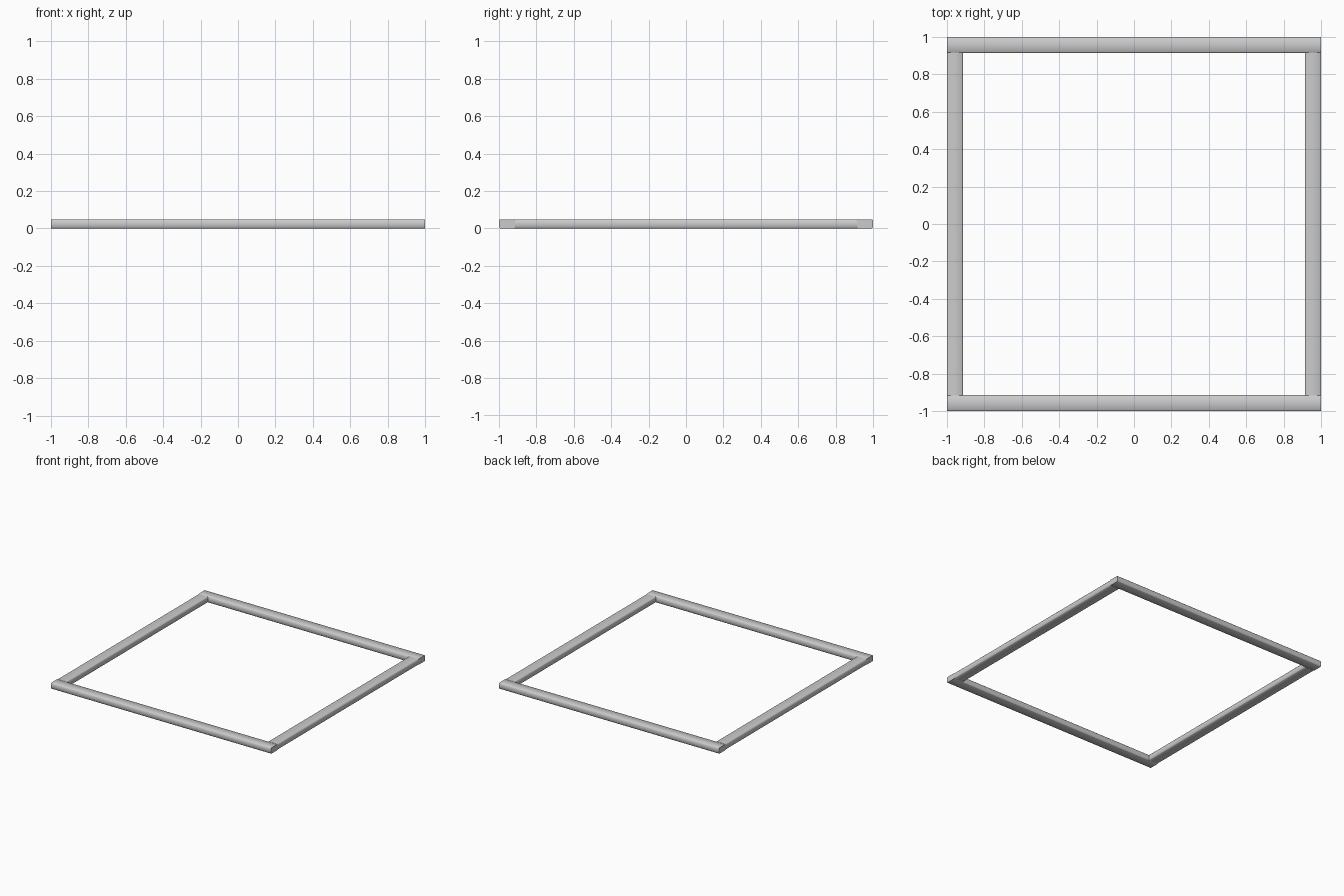
import bpy, bmesh, math
from mathutils import Matrix

if "Cube" in bpy.data.objects:
    bpy.data.objects.remove(bpy.data.objects["Cube"])

WIDTH, HEIGHT, CHAMFER = 0.086, 0.048, 0.005


def bar(name, length, x, y, turn):
    """Rail with softened long edges, extruded along its length."""
    w, h, c = WIDTH / 2, HEIGHT, CHAMFER
    profile = [(-w + c, 0), (w - c, 0), (w, c), (w, h - c),
               (w - c, h), (-w + c, h), (-w, h - c), (-w, c)]
    bm = bmesh.new()
    face = bm.faces.new([bm.verts.new((-length / 2, a, b)) for a, b in profile])
    ext = bmesh.ops.extrude_face_region(bm, geom=[face])
    new_verts = [g for g in ext["geom"] if isinstance(g, bmesh.types.BMVert)]
    bmesh.ops.translate(bm, verts=new_verts, vec=(length, 0, 0))
    if face.is_valid and not any(len(f.verts) == 8 and f is not face and
                                 f.calc_center_median().x < 0 for f in bm.faces):
        pass
    bmesh.ops.transform(bm, verts=bm.verts,
                        matrix=Matrix.Translation((x, y, 0)) @ Matrix.Rotation(turn, 4, 'Z'))
    bmesh.ops.recalc_face_normals(bm, faces=bm.faces)
    mesh = bpy.data.meshes.new(name)
    bm.to_mesh(mesh)
    bm.free()
    obj = bpy.data.objects.new(name, mesh)
    bpy.context.collection.objects.link(obj)
    bpy.ops.object.select_all(action='DESELECT')
    obj.select_set(True)
    bpy.context.view_layer.objects.active = obj
    bpy.ops.object.shade_smooth_by_angle(angle=math.radians(50))
    return obj


off = 1 - WIDTH / 2
# Full-length front and back rails
bar("front_rail", 2.0, 0, -off, 0)
bar("back_rail", 2.0, 0, off, math.pi)
# Side rails fitted between them
side_length = 2 * (1 - WIDTH) + 0.006
bar("left_rail", side_length, -off, 0, -math.pi / 2)
bar("right_rail", side_length, off, 0, math.pi / 2)
